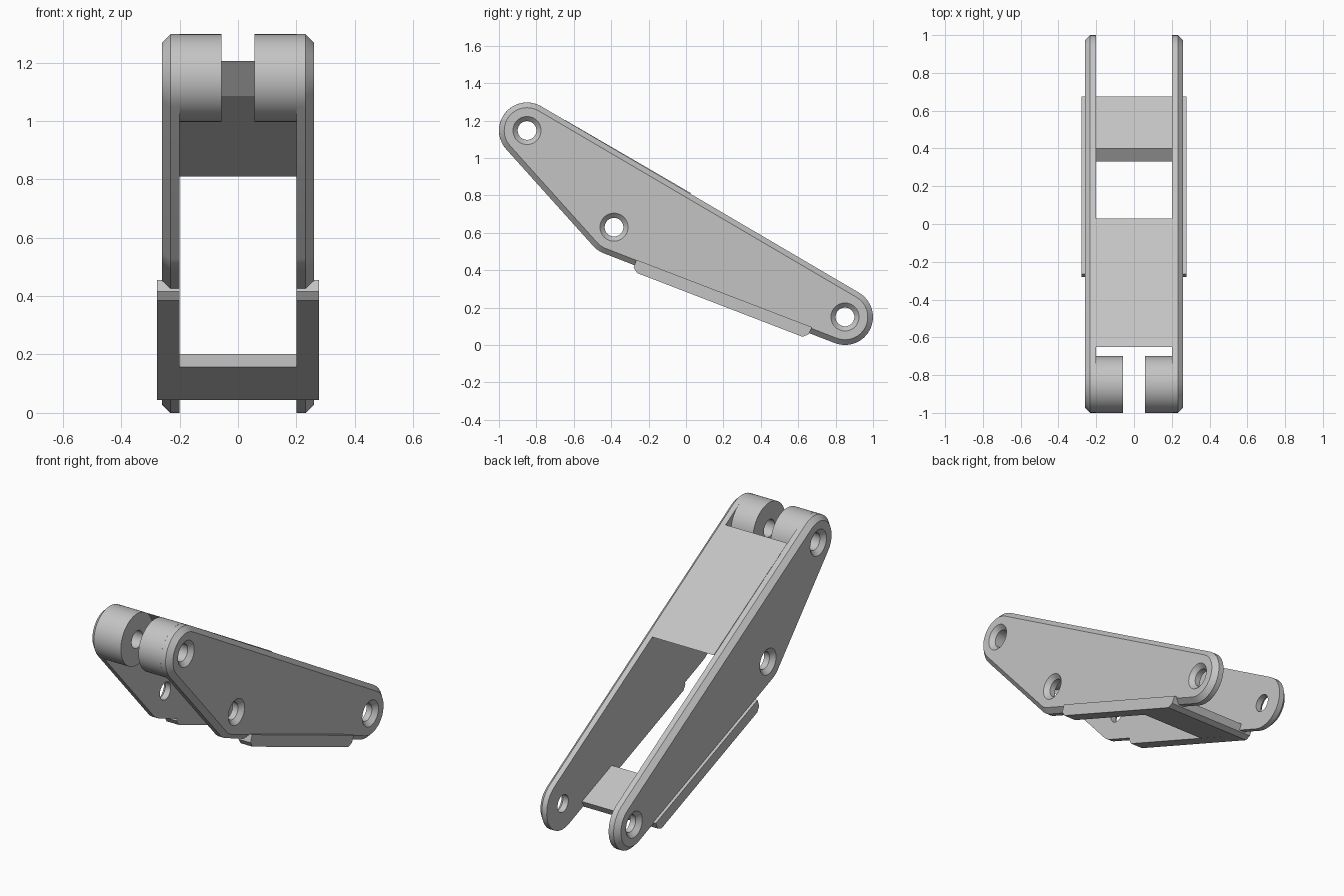
import bpy, bmesh, math
from mathutils import Vector

cube = bpy.data.objects.get("Cube")
if cube:
    bpy.data.objects.remove(cube, do_unlink=True)

grey = bpy.data.materials.new("plain_grey")
grey.use_nodes = True
grey.diffuse_color = (0.55, 0.55, 0.55, 1)
grey.node_tree.nodes["Principled BSDF"].inputs["Base Color"].default_value = (0.55, 0.55, 0.55, 1)

# Pivot centres in (y, z)
TOP = Vector((-0.85, 1.147))
MID = Vector((-0.385, 0.63))
LOW = Vector((0.85, 0.15))
PIVOTS = (TOP, MID, LOW)
RADIUS, BORE = 0.15, 0.05
INNER, OUTER = 0.2, 0.26


def circle(centre, r, steps=48):
    return [(centre.x + r * math.cos(a), centre.y + r * math.sin(a))
            for a in (math.tau * i / steps for i in range(steps))]


def rounded_hull(r, steps=16):
    """Rounded triangle wrapped around the three pivots."""
    normals = []
    for i, p in enumerate(PIVOTS):
        d = PIVOTS[(i + 1) % 3] - p
        normals.append(math.atan2(-d.x, d.y))
    pts = []
    for i, p in enumerate(PIVOTS):
        start, end = normals[i - 1], normals[i]
        sweep = (end - start) % math.tau
        for k in range(steps + 1):
            a = start + sweep * k / steps
            pts.append((p.x + r * math.cos(a), p.y + r * math.sin(a)))
    return pts


def loft(name, rings, side=1):
    """Skin equal (x, outline) rings into a capped solid."""
    bm = bmesh.new()
    loops = [[bm.verts.new((side * x, y, z)) for y, z in pts] for x, pts in rings]
    n = len(loops[0])
    for a, b in zip(loops, loops[1:]):
        for i in range(n):
            j = (i + 1) % n
            bm.faces.new((a[i], a[j], b[j], b[i]))
    bm.faces.new(loops[0])
    bm.faces.new(loops[-1])
    bmesh.ops.recalc_face_normals(bm, faces=bm.faces)
    mesh = bpy.data.meshes.new(name)
    bm.to_mesh(mesh)
    bm.free()
    mesh.materials.append(grey)
    obj = bpy.data.objects.new(name, mesh)
    bpy.context.collection.objects.link(obj)
    return obj


def drill(obj, centres, side):
    """Cut countersunk pivot bores and bake the result."""
    cutters = []
    for c in centres:
        cutter = loft("bore_cutter", [(0.01, circle(c, BORE)), (OUTER - 0.025, circle(c, BORE)),
                                      (OUTER + 0.01, circle(c, BORE + 0.035))], side)
        cutter.hide_render = True
        mod = obj.modifiers.new("bore", 'BOOLEAN')
        mod.operation, mod.solver, mod.object = 'DIFFERENCE', 'EXACT', cutter
        cutters.append(cutter)
    graph = bpy.context.evaluated_depsgraph_get()
    baked = bpy.data.meshes.new_from_object(obj.evaluated_get(graph))
    obj.modifiers.clear()
    obj.data = baked
    for cutter in cutters:
        bpy.data.objects.remove(cutter, do_unlink=True)


def smooth(obj):
    bpy.ops.object.select_all(action='DESELECT')
    obj.select_set(True)
    bpy.context.view_layer.objects.active = obj
    bpy.ops.object.shade_smooth_by_angle(angle=math.radians(30))


# Foot rail outline, shared by both sides
rail = [(-0.262, 0.385), (-0.28, 0.415), (-0.265, 0.456), (0.675, 0.095), (0.655, 0.057), (0.623, 0.044)]

for side, word in ((1, "left"), (-1, "right")):
    # Side plate with chamfered outer rim
    plate = loft(word + "_side_plate", [(INNER, rounded_hull(RADIUS)),
                                        (OUTER - 0.028, rounded_hull(RADIUS)),
                                        (OUTER, rounded_hull(RADIUS - 0.028))], side)
    drill(plate, PIVOTS, side)
    smooth(plate)
    # Hinge barrel at the upper end
    barrel = loft(word + "_hinge_barrel", [(0.057, circle(TOP, RADIUS, 64)),
                                           (INNER, circle(TOP, RADIUS, 64))], side)
    drill(barrel, [TOP], side)
    smooth(barrel)
    # Foot rail along the lower edge
    loft(word + "_foot_rail", [(INNER, rail), (0.277, rail)], side)

# Upper web, flush with the top edges of the plates
upper = [(-0.65, 1.205), (0.03, 0.81), (-0.085, 0.81), (-0.56, 1.085)]
loft("upper_web", [(-INNER, upper), (INNER, upper)])

# Lower web joining the foot rails
lower = [(0.33, 0.157), (0.4, 0.201)] + rail[3:]
loft("lower_web", [(-INNER, lower), (INNER, lower)])
